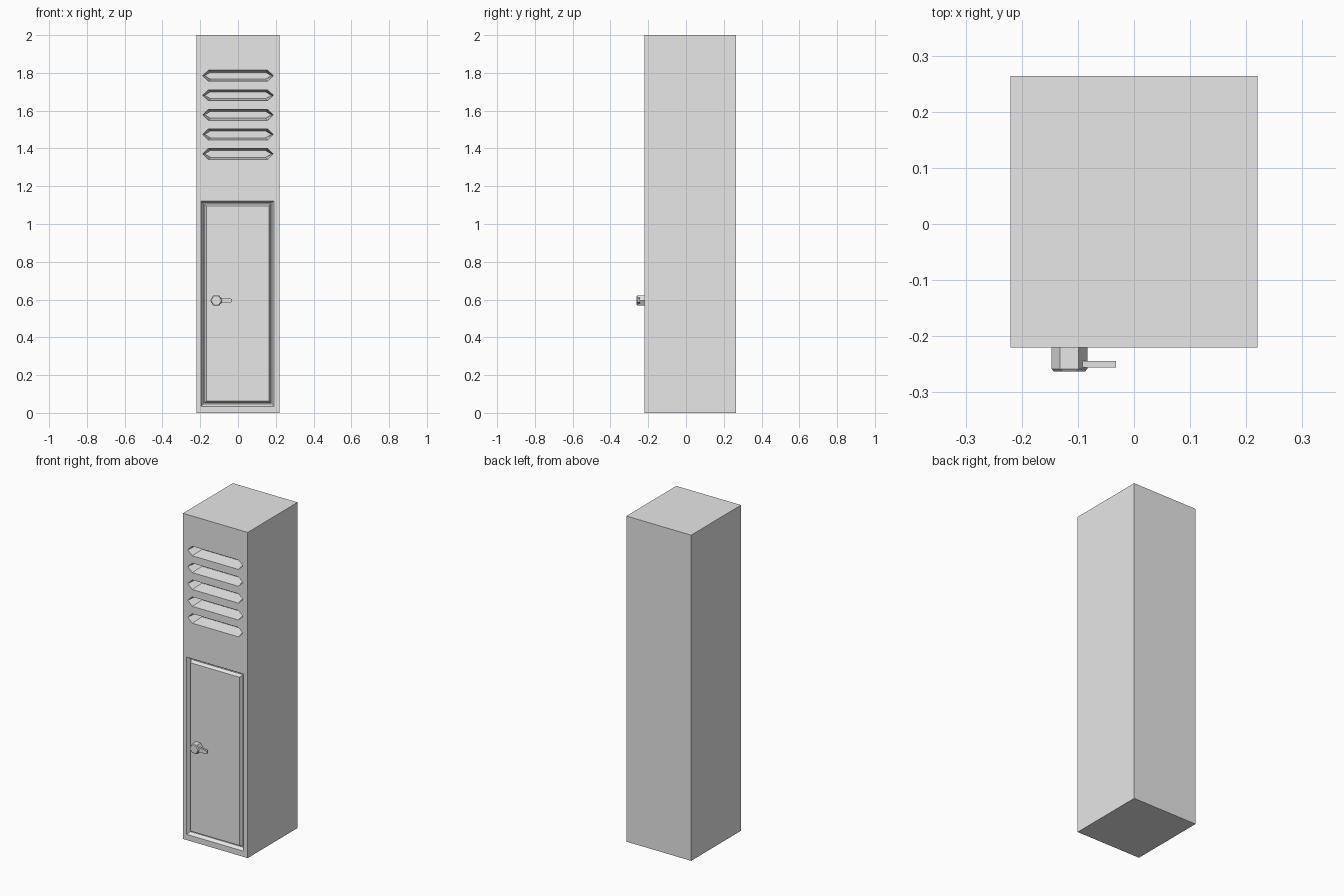
import bpy
import bmesh

cube = bpy.data.objects.get("Cube")
if cube:
    bpy.data.objects.remove(cube, do_unlink=True)

grey = bpy.data.materials.new("grey_metal")
grey.use_nodes = True
grey.diffuse_color = (0.8, 0.8, 0.8, 1)
grey.node_tree.nodes["Principled BSDF"].inputs["Base Color"].default_value = (0.8, 0.8, 0.8, 1)

FRONT, BACK, HALF_W, HEIGHT = -0.22, 0.264, 0.22, 2.0


def finish(name, bm):
    bmesh.ops.recalc_face_normals(bm, faces=bm.faces)
    mesh = bpy.data.meshes.new(name)
    bm.to_mesh(mesh)
    bm.free()
    mesh.materials.append(grey)
    obj = bpy.data.objects.new(name, mesh)
    bpy.context.collection.objects.link(obj)
    return obj


def box(name, x, y, z):
    bm = bmesh.new()
    bmesh.ops.create_cube(bm, size=1)
    for v in bm.verts:
        v.co = [(a + b) / 2 + c * (b - a) for c, (a, b) in zip(v.co, (x, y, z))]
    return finish(name, bm)


def rect(w, h):
    return [(-w, -h), (w, -h), (w, h), (-w, h)]


def hexagon(w, h, point):
    return [(-w, 0), (point - w, -h), (w - point, -h), (w, 0), (w - point, h), (point - w, h)]


def loft(name, outline, cx, cz, steps, ring=False):
    """Join copies of outline(inset) placed at each (inset, y) step."""
    bm = bmesh.new()
    loops = [[bm.verts.new((cx + x, y, cz + z)) for x, z in outline(i)] for i, y in steps]
    pairs = list(zip(loops, loops[1:]))
    if ring:
        pairs.append((loops[-1], loops[0]))
    else:
        bm.faces.new(loops[0])
        bm.faces.new(loops[-1])
    for a, b in pairs:
        n = len(a)
        for k in range(n):
            m = (k + 1) % n
            bm.faces.new((a[k], a[m], b[m], b[k]))
    return finish(name, bm)


def cut(target, cutter):
    cutter.hide_render = True
    mod = target.modifiers.new("cut", "BOOLEAN")
    mod.operation = "DIFFERENCE"
    mod.solver = "EXACT"
    mod.object = cutter
    bpy.context.view_layer.objects.active = target
    bpy.ops.object.modifier_apply(modifier=mod.name)
    bpy.data.objects.remove(cutter, do_unlink=True)


# Cabinet body
body = box("cabinet_body", (-HALF_W, HALF_W), (FRONT, BACK), (0, HEIGHT))

# Five recessed vent slots with pointed ends
for n in range(5):
    slot = loft("vent_cutter", lambda i: hexagon(0.187 - i, 0.029 - i, 0.03),
                0, 1.785 - n * 0.1035,
                [(0, FRONT - 0.02), (0, FRONT), (0.011, FRONT + 0.08)])
    cut(body, slot)

# Groove around the door panel
groove = loft("groove_cutter", lambda i: rect(0.193 - i, 0.544 - i), -0.002, 0.579,
              [(0, FRONT - 0.02), (0, FRONT), (0.012, FRONT + 0.02),
               (0.017, FRONT + 0.02), (0.027, FRONT), (0.027, FRONT - 0.02)], ring=True)
cut(body, groove)

# Six-sided handle hub with a chamfered face
loft("handle_hub", lambda i: hexagon(0.032 - i, 0.027 - i, 0.0155), -0.115, 0.595,
     [(0, FRONT + 0.005), (0, FRONT - 0.038), (0.004, FRONT - 0.043)])

# Handle lever, tapering to its tip
lever = box("handle_lever", (-0.1, -0.032), (-0.256, -0.244), (0.579, 0.611))
for v in lever.data.vertices:
    if v.co.x > -0.05:
        v.co.z = 0.595 + (v.co.z - 0.595) * 0.55
